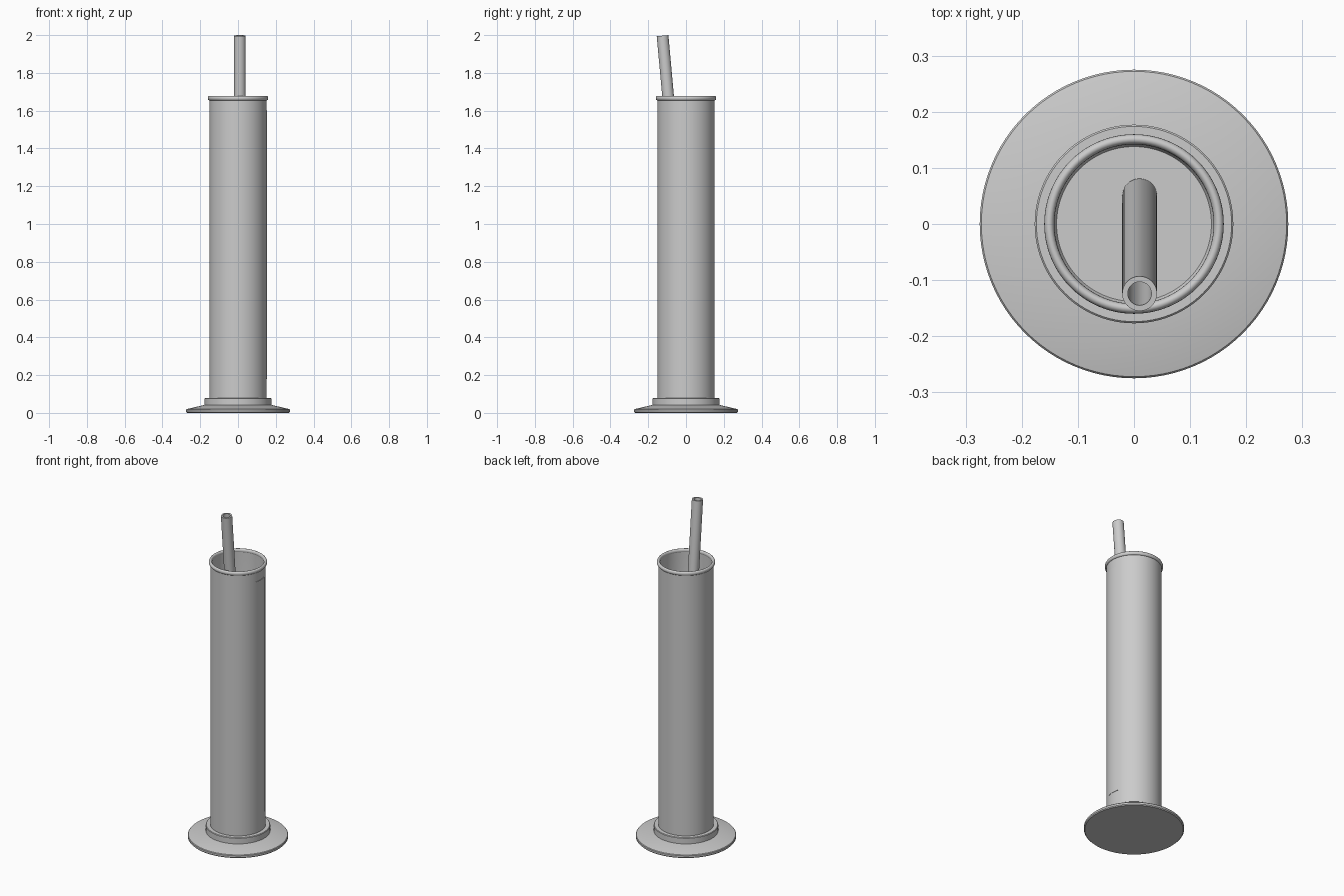
import bpy, math
from mathutils import Vector

cube = bpy.data.objects.get("Cube")
if cube:
    bpy.data.objects.remove(cube, do_unlink=True)

SEGMENTS = 96

grey = bpy.data.materials.new("light_grey")
grey.use_nodes = True
colour = (0.6, 0.6, 0.6, 1)
grey.diffuse_color = colour
grey.node_tree.nodes["Principled BSDF"].inputs["Base Color"].default_value = colour


def revolve(name, profile, closed=False, start=0.0, sweep=math.tau, steps=SEGMENTS):
    """Turn a (radius, height) profile around z; a zero radius becomes a pole."""
    full = abs(sweep - math.tau) < 1e-6
    columns = steps if full else steps + 1
    verts, rings, faces = [], [], []
    for r, z in profile:
        count = 1 if r == 0 else columns
        rings.append([len(verts) + i for i in range(count)])
        for i in range(count):
            a = start + sweep * i / steps
            verts.append((r * math.cos(a), r * math.sin(a), z))
    pairs = list(zip(rings, rings[1:]))
    if closed:
        pairs.append((rings[-1], rings[0]))
    for low, high in pairs:
        for i in range(steps):
            j = (i + 1) % columns
            quad = [low[i % len(low)], low[j % len(low)],
                    high[j % len(high)], high[i % len(high)]]
            faces.append(list(dict.fromkeys(quad)))
    mesh = bpy.data.meshes.new(name)
    mesh.from_pydata(verts, [], faces)
    mesh.materials.append(grey)
    obj = bpy.data.objects.new(name, mesh)
    bpy.context.collection.objects.link(obj)
    bpy.ops.object.select_all(action='DESELECT')
    obj.select_set(True)
    bpy.context.view_layer.objects.active = obj
    bpy.ops.object.shade_smooth_by_angle(angle=math.radians(35))
    return obj


# Wide sloping foot
revolve("foot", [(0, 0), (0.27, 0), (0.275, 0.005), (0.275, 0.016),
                 (0.272, 0.02), (0.178, 0.042), (0, 0.042)])

# Collar that holds the cylinder
revolve("collar", [(0.177, 0.035), (0.177, 0.076), (0.174, 0.079),
                   (0.15, 0.079), (0.15, 0.035)], closed=True)

# Hollow cylinder with a floor
revolve("cylinder", [(0, 0.04), (0.152, 0.04), (0.152, 1.668),
                     (0.144, 1.668), (0.144, 0.09), (0.138, 0.08), (0, 0.08)])

# Rounded bead around the mouth
bead = [(0.151 + 0.009 * math.cos(a), 1.666 + 0.012 * math.sin(a))
        for a in (math.tau * i / 16 for i in range(16))]
revolve("rim", bead, closed=True)

# Thin scale strip wrapped on the left side
revolve("scale_strip", [(0.151, 0.18), (0.154, 0.18), (0.154, 1.6), (0.151, 1.6)],
        closed=True, start=-0.25, sweep=0.5, steps=10)

# Leaning open tube standing on the floor
foot_point, top_point = Vector((0.01, 0.05, 0.083)), Vector((0.01, -0.124, 1.997))
axis = top_point - foot_point
length = axis.length
tube = revolve("leaning_tube", [(0.031, 0), (0.031, length), (0.021, length), (0.021, 0)],
               closed=True, steps=48)
tube.location = foot_point
tube.rotation_euler = axis.to_track_quat('Z', 'Y').to_euler()
